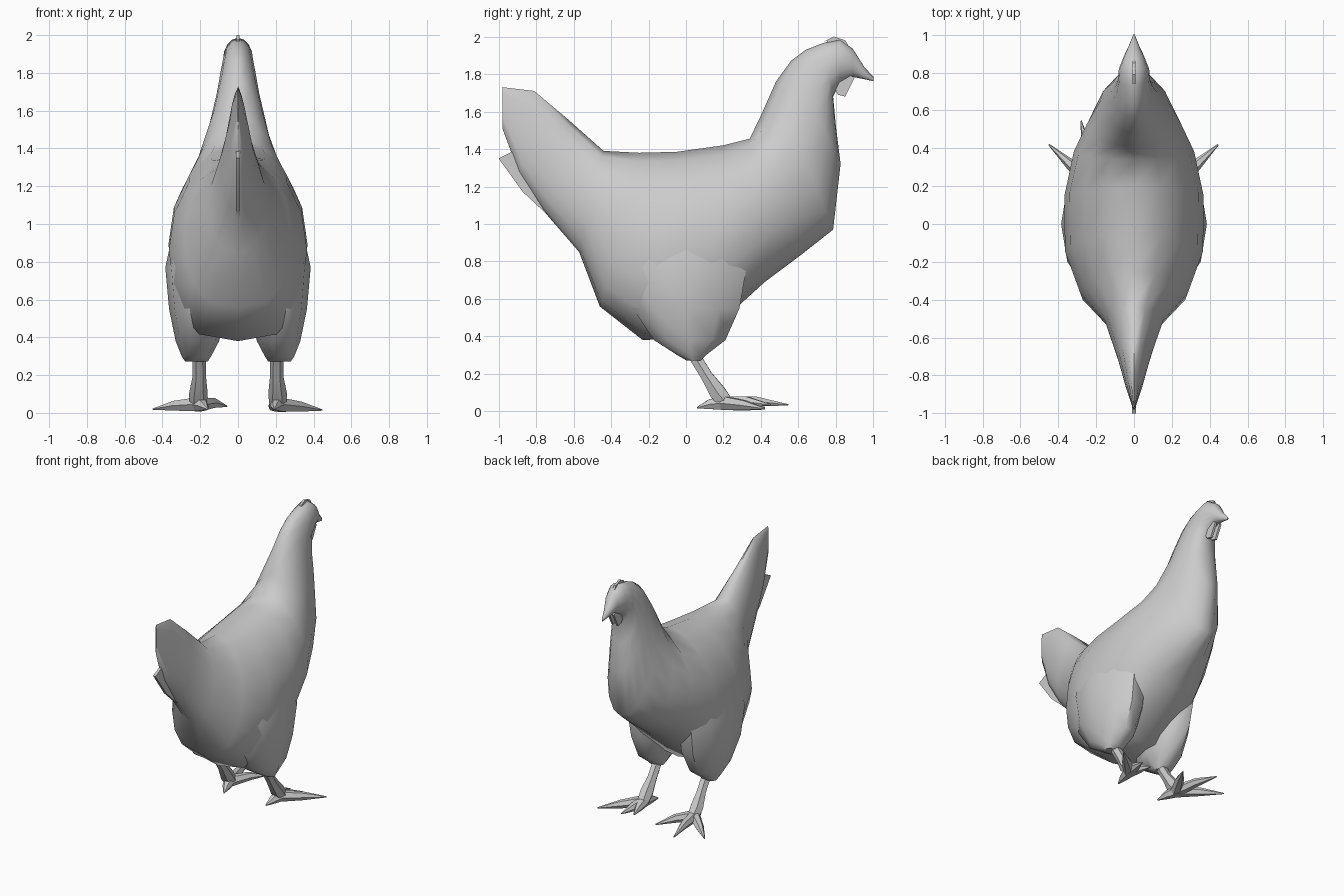
import bpy, bmesh
from math import sin, cos, pi
from mathutils import Vector

if "Cube" in bpy.data.objects:
    bpy.data.objects.remove(bpy.data.objects["Cube"])


def loft(name, rings, angle=40):
    """Skin a list of equal-length point rings and close both ends."""
    bm = bmesh.new()
    vs = [[bm.verts.new(p) for p in r] for r in rings]
    n = len(rings[0])
    for a, b in zip(vs, vs[1:]):
        for i in range(n):
            j = (i + 1) % n
            bm.faces.new((a[i], a[j], b[j], b[i]))
    bm.faces.new(vs[0][::-1])
    bm.faces.new(vs[-1])
    bmesh.ops.recalc_face_normals(bm, faces=bm.faces)
    me = bpy.data.meshes.new(name)
    bm.to_mesh(me)
    bm.free()
    ob = bpy.data.objects.new(name, me)
    bpy.context.collection.objects.link(ob)
    bpy.ops.object.select_all(action='DESELECT')
    ob.select_set(True)
    bpy.context.view_layer.objects.active = ob
    bpy.ops.object.shade_smooth_by_angle(angle=angle * pi / 180)
    return ob


def tube(name, path, n=6):
    """Tapered tube through (point, radius) pairs."""
    pts = [Vector(p) for p, r in path]
    rings = []
    for i, (p, r) in enumerate(path):
        d = (pts[min(i + 1, len(pts) - 1)] - pts[max(i - 1, 0)]).normalized()
        up = Vector((0, 0, 1)) if abs(d.z) < 0.85 else Vector((0, 1, 0))
        u = d.cross(up).normalized()
        v = u.cross(d)
        rings.append([pts[i] + (u * cos(2 * pi * k / n) + v * sin(2 * pi * k / n)) * r
                      for k in range(n)])
    return loft(name, rings)


def plate(name, outline, half):
    """Thin upright fin from a (y, z) outline."""
    return loft(name, [[(x, y, z) for y, z in outline] for x in (-half, half)], 30)


# Body, neck, head and tail:
# top (y, z), bottom (y, z), half width, skew (<1 = widest low), lower fullness (<1 = square)
sections = [
    (-.98, 1.73, -.98, 1.51, .004, 1, 1), (-.81, 1.71, -.89, 1.27, .045, .9, 1),
    (-.62, 1.55, -.76, 1.07, .09, .9, 1), (-.44, 1.39, -.57, .85, .155, .9, .9),
    (-.25, 1.38, -.46, .56, .285, .9, .65), (-.05, 1.385, -.23, .38, .365, .95, .6),
    (.2, 1.42, .1, .40, .368, .95, .7), (.34, 1.455, .42, .69, .318, .9, .85),
    (.40, 1.58, .62, .84, .25, .8, 1), (.48, 1.76, .785, .97, .178, .85, 1.1),
    (.56, 1.87, .825, 1.32, .122, .95, 1.1), (.64, 1.93, .80, 1.52, .1, 1, 1),
    (.73, 1.965, .785, 1.68, .085, 1, 1), (.82, 1.985, .82, 1.75, .08, 1, 1),
    (.89, 1.935, .89, 1.785, .052, 1, 1), (.95, 1.84, .94, 1.775, .026, 1, 1),
    (1.0, 1.785, 1.0, 1.762, .004, 1, 1)]
N = 16
rings = []
for ty, tz, by, bz, w, skew, full in sections:
    ring = []
    for k in range(N):
        a = 2 * pi * k / N
        t = ((1 - cos(a)) / 2) ** skew
        s = 0 if k in (0, N // 2) else sin(a)
        p = full if cos(a) < 0 else 1
        x = w * (abs(s) ** p) * (1 if s >= 0 else -1)
        ring.append((x, ty + (by - ty) * t, tz + (bz - tz) * t))
    rings.append(ring)
loft("body", rings, 60)

# Lower tail feathers, comb and wattles
plate("lower_tail", [(-.6, .92), (-.87, 1.17), (-1.0, 1.35), (-.9, 1.4), (-.6, 1.2)], .01)
plate("comb", [(.74, 1.95), (.755, 1.98), (.74, 1.975), (.79, 2.0), (.85, 1.98), (.88, 1.93)], .008)
for s in (-1, 1):
    w = plate("wattle", [(.79, 1.73), (.81, 1.69), (.85, 1.68), (.9, 1.78), (.85, 1.81)], .008)
    w.location.x = s * .02

# Thighs: z, back y, front y, centre x, half width
thigh = [(1.02, -.3, .3, .19, .14), (.77, -.34, .34, .215, .17),
         (.55, -.3, .3, .21, .155), (.38, -.18, .22, .215, .115),
         (.30, -.05, .11, .22, .078), (.272, .0, .08, .22, .06)]
for s in (-1, 1):
    loft("thigh", [[(s * (cx + rx * cos(2 * pi * k / 10)),
                     (y0 + y1) / 2 + (y1 - y0) / 2 * sin(2 * pi * k / 10), z)
                    for k in range(10)] for z, y0, y1, cx, rx in thigh], 50)

# Shanks and toes, each foot posed a little differently
feet = [(-1, [(-.45, .42, .02), (-.28, .545, .035), (-.06, .45, .035), (-.16, .06, .02)]),
        (1, [(.445, .42, .015), (.26, .4, .012), (.17, .38, .02), (.19, .06, .02)])]
for s, toes in feet:
    ankle = Vector((s * .21, .2, .045))
    tube("shank", [((s * .205, .03, .32), .036), ((s * .205, .11, .19), .036),
                   ((s * .21, .17, .1), .05), ((s * .21, .21, .05), .045)])
    for tip in toes:
        tip = Vector(tip)
        mid = ankle.lerp(tip, .5)
        mid.z = tip.z + .018
        tube("toe", [(ankle, .042), (mid, .03), (tip, .004)])
